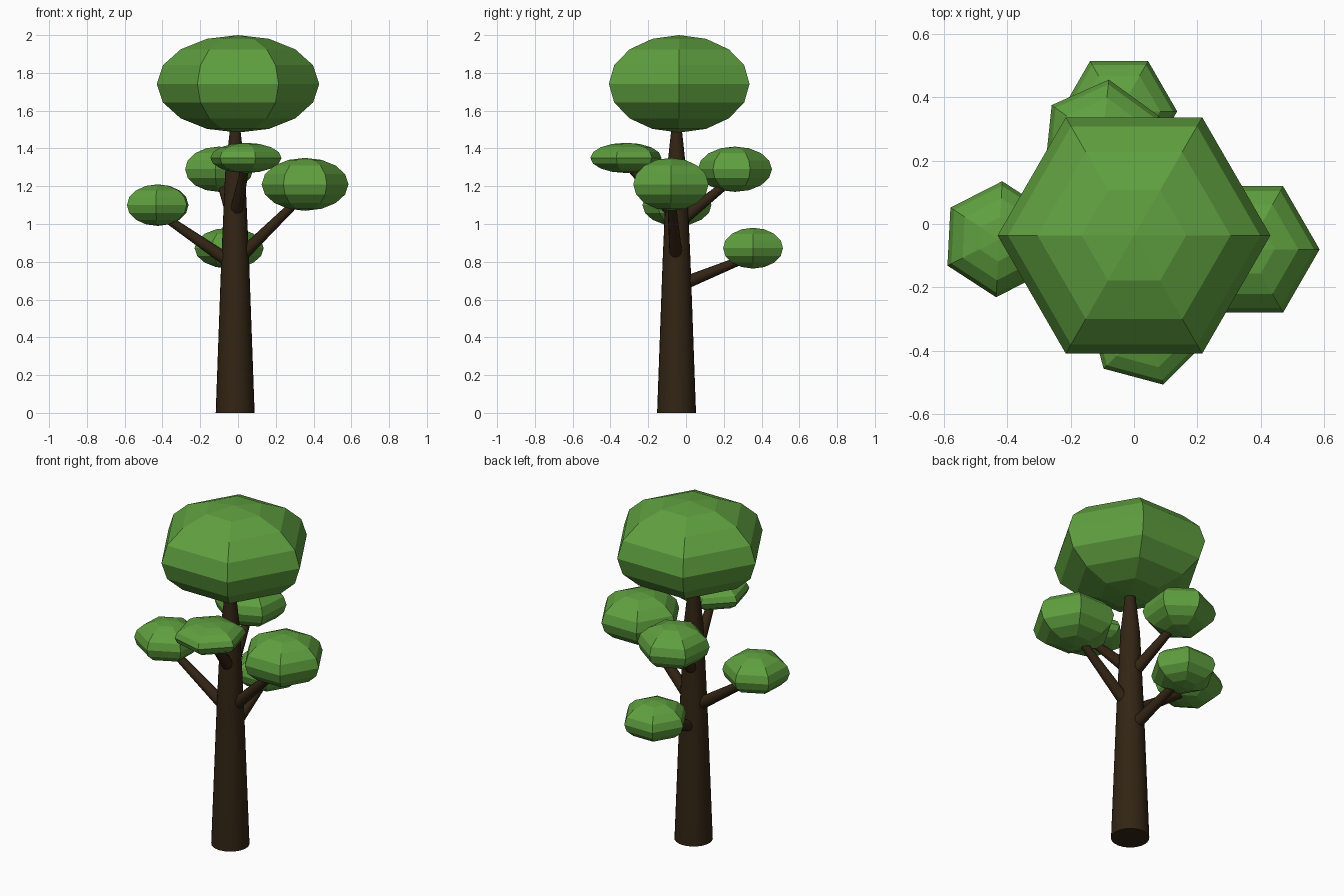
import bpy, bmesh, math
from mathutils import Vector, Matrix

if "Cube" in bpy.data.objects:
    bpy.data.objects.remove(bpy.data.objects["Cube"])


def material(name, color):
    m = bpy.data.materials.new(name)
    m.diffuse_color = (*color, 1)
    m.use_nodes = True
    m.node_tree.nodes["Principled BSDF"].inputs["Base Color"].default_value = m.diffuse_color
    return m


bark = material("dark_bark", (0.032, 0.018, 0.007))
leaf = material("leaf_green", (0.115, 0.35, 0.05))


def finish(name, bm, mat, smooth):
    bmesh.ops.recalc_face_normals(bm, faces=bm.faces)
    me = bpy.data.meshes.new(name)
    bm.to_mesh(me)
    bm.free()
    me.materials.append(mat)
    ob = bpy.data.objects.new(name, me)
    bpy.context.collection.objects.link(ob)
    if smooth:
        bpy.ops.object.select_all(action='DESELECT')
        ob.select_set(True)
        bpy.context.view_layer.objects.active = ob
        bpy.ops.object.shade_smooth_by_angle(angle=math.radians(40))
    return ob


def limb(name, stations, sides):
    """Tapered round limb through (point, radius) stations."""
    bm = bmesh.new()
    axis = Vector(stations[-1][0]) - Vector(stations[0][0])
    rot = axis.to_track_quat('Z', 'Y').to_matrix()
    rings = []
    for p, r in stations:
        rings.append([bm.verts.new(Vector(p) + rot @ Vector((
            r * math.cos(2 * math.pi * i / sides),
            r * math.sin(2 * math.pi * i / sides), 0))) for i in range(sides)])
    for a, b in zip(rings, rings[1:]):
        for i in range(sides):
            j = (i + 1) % sides
            bm.faces.new((a[i], a[j], b[j], b[i]))
    bm.faces.new(rings[0])
    bm.faces.new(rings[-1])
    return finish(name, bm, bark, True)


def foliage(name, centre, radius, height, turn):
    """Six-sided squashed sphere with flat faces."""
    bm = bmesh.new()
    bmesh.ops.create_uvsphere(bm, u_segments=6, v_segments=8, radius=1)
    # start from a vertex lying on +x whatever the primitive's own offset
    v = max(bm.verts, key=lambda v: v.co.xy.length)
    offset = math.atan2(v.co.y, v.co.x)
    bm.transform(Matrix.Translation(centre)
                 @ Matrix.Diagonal((radius, radius, height, 1))
                 @ Matrix.Rotation(math.radians(turn) - offset, 4, 'Z'))
    return finish(name, bm, leaf, False)


# Trunk: long gentle taper, narrowing quickly into the crown
limb("trunk", [((-0.015, -0.05, 0), 0.103), ((-0.015, -0.05, 0.8), 0.074),
               ((-0.015, -0.05, 1.27), 0.053), ((-0.015, -0.05, 1.6), 0.017)], 24)

# Crown
foliage("crown", (0, -0.036, 1.742), 0.43, 0.258, 0)

# Side clumps: centre, radius, half height, turn, height where branch leaves trunk
clumps = {
    "right": ((0.355, -0.08, 1.21), 0.23, 0.14, 0, 0.80),
    "left": ((-0.425, -0.048, 1.10), 0.183, 0.11, 27, 0.78),
    "low_back": ((-0.047, 0.355, 0.872), 0.183, 0.108, 0, 0.67),
    "high_back": ((-0.10, 0.259, 1.29), 0.197, 0.12, 24, 1.00),
    "front": ((0.042, -0.318, 1.35), 0.195, 0.08, 45, 1.04),
}
for name, (c, r, h, turn, z0) in clumps.items():
    foliage(name + "_foliage", c, r, h, turn)
    tip = Vector(c) - Vector((0, 0, h * 0.35))
    limb(name + "_branch", [((-0.015, -0.05, z0), 0.036), (tip, 0.02)], 12)
